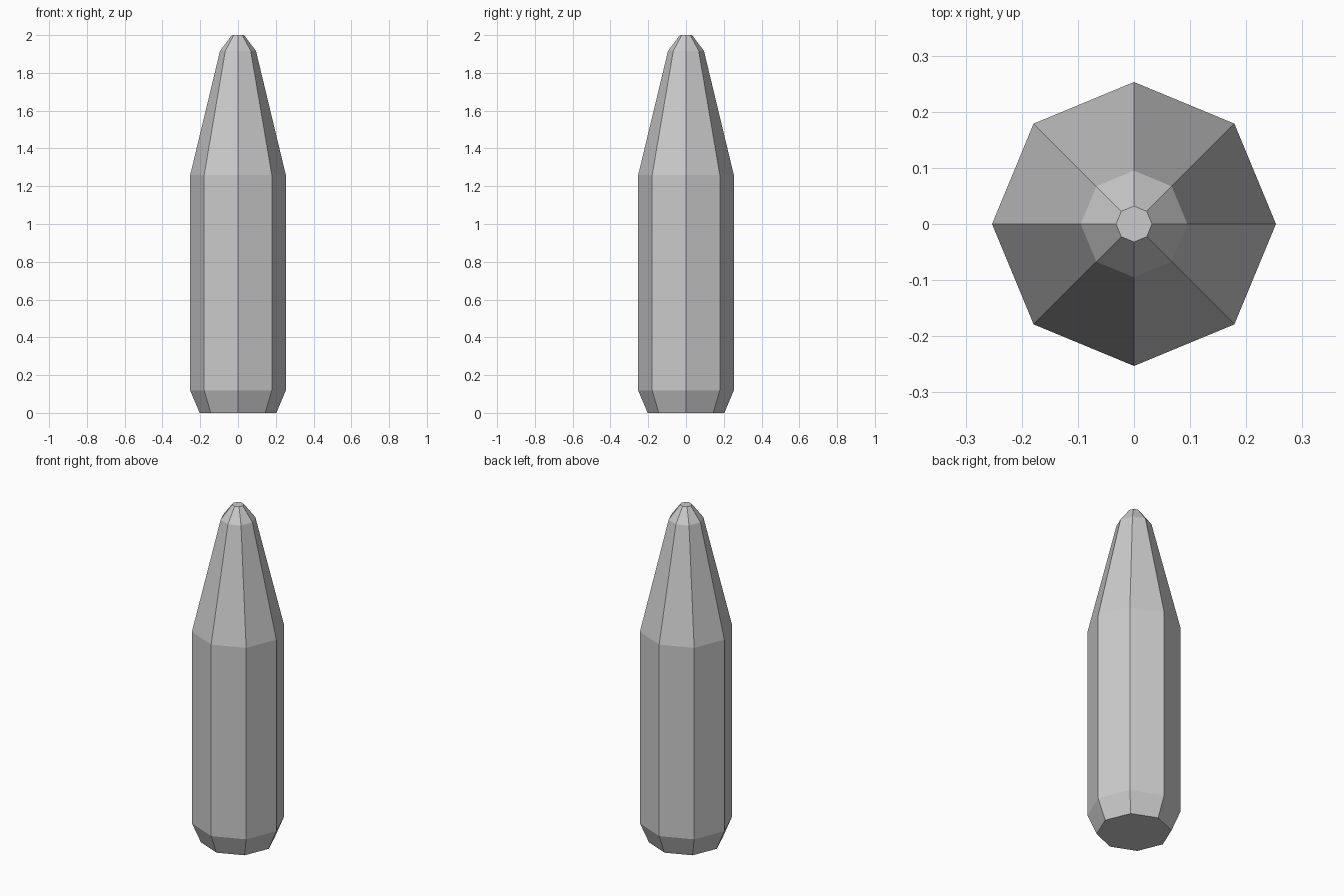
import bpy, bmesh
from math import cos, sin, tau

if "Cube" in bpy.data.objects:
    bpy.data.objects.remove(bpy.data.objects["Cube"])

SIDES = 8
# Profile of the shell: (radius, height) from the base to the tip
PROFILE = [(0.203, 0.0), (0.253, 0.118), (0.253, 1.26), (0.095, 1.917), (0.032, 2.0)]


def lathe(name, profile, sides):
    bm = bmesh.new()
    rings = [[bm.verts.new((r * cos(tau * i / sides), r * sin(tau * i / sides), z))
              for i in range(sides)] for r, z in profile]
    # Side walls between neighbouring rings
    for low, high in zip(rings, rings[1:]):
        for i in range(sides):
            j = (i + 1) % sides
            bm.faces.new((low[i], low[j], high[j], high[i]))
    # Flat base and flat tip
    bm.faces.new(rings[0][::-1])
    bm.faces.new(rings[-1])
    mesh = bpy.data.meshes.new(name)
    bm.to_mesh(mesh)
    bm.free()
    obj = bpy.data.objects.new(name, mesh)
    bpy.context.collection.objects.link(obj)
    return obj


# Faceted body with chamfered base and tapered nose
lathe("tapered_body", PROFILE, SIDES)
